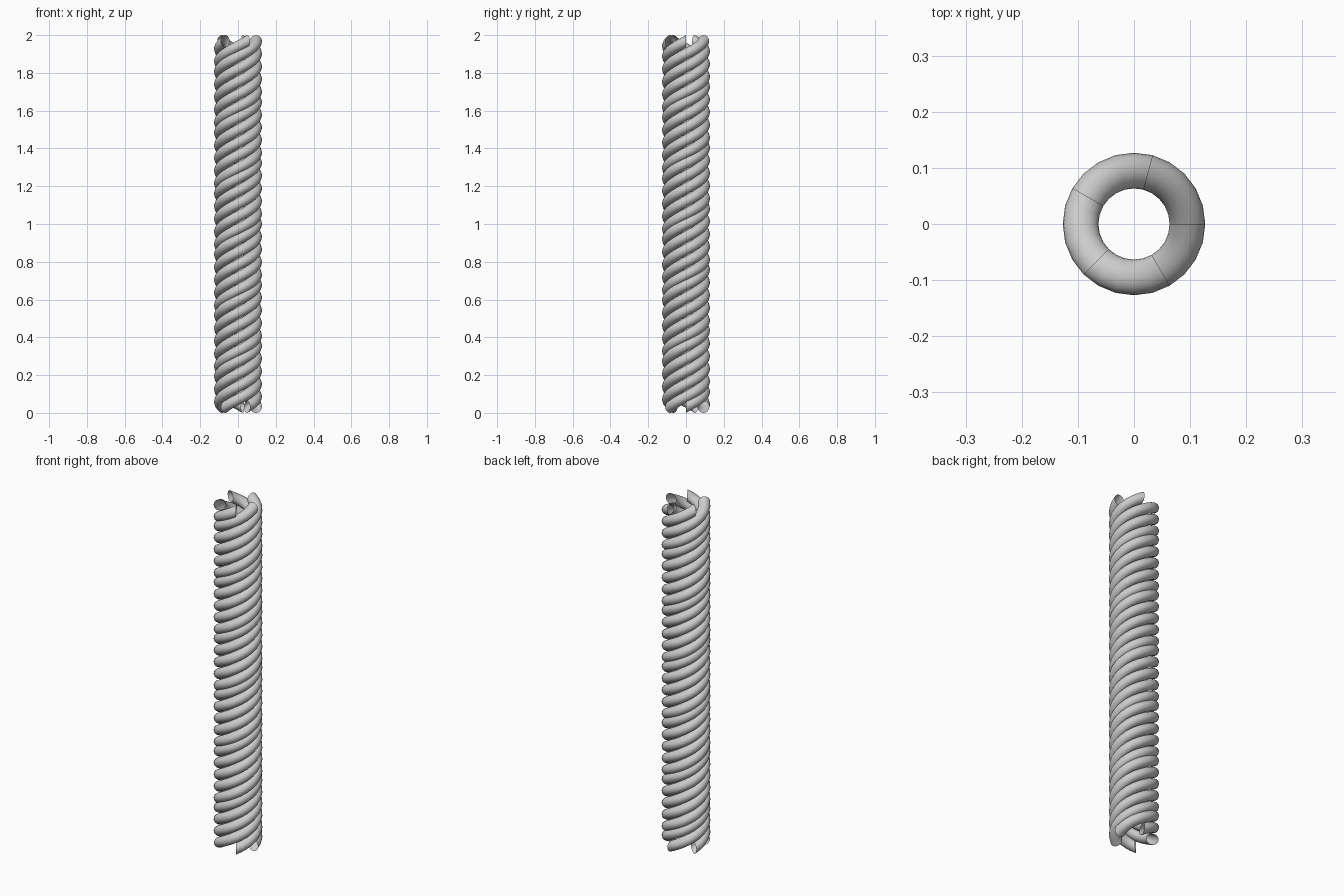
import bpy, bmesh, math

if "Cube" in bpy.data.objects:
    bpy.data.objects.remove(bpy.data.objects["Cube"])

TUBE = 0.0318             # strand radius
RADIUS = 0.0952           # helix radius
TURNS = 6
STEPS = 24                # steps per turn
SIDES = 20
PITCH = (2.0 - 2 * TUBE) / TURNS


def strand(name, start):
    """Sweep an upright circle up a right-handed helix, open at both ends."""
    bm = bmesh.new()
    rings = []
    for i in range(TURNS * STEPS + 1):
        a = start + 2 * math.pi * i / STEPS
        z = TUBE + PITCH * i / STEPS
        ring = []
        for j in range(SIDES):
            t = 2 * math.pi * j / SIDES
            r = RADIUS + TUBE * math.cos(t)
            ring.append(bm.verts.new((r * math.cos(a), r * math.sin(a),
                                      z + TUBE * math.sin(t))))
        rings.append(ring)
    for low, high in zip(rings, rings[1:]):
        for j in range(SIDES):
            k = (j + 1) % SIDES
            bm.faces.new((low[j], high[j], high[k], low[k]))
    bmesh.ops.recalc_face_normals(bm, faces=bm.faces)
    for f in bm.faces:
        f.smooth = True
    mesh = bpy.data.meshes.new(name)
    bm.to_mesh(mesh)
    bm.free()
    obj = bpy.data.objects.new(name, mesh)
    bpy.context.collection.objects.link(obj)
    return obj


# Five rope strands, each turned 75 degrees from the last
for n in range(5):
    strand(f"rope_strand_{n + 1}", math.radians(75 * n))
